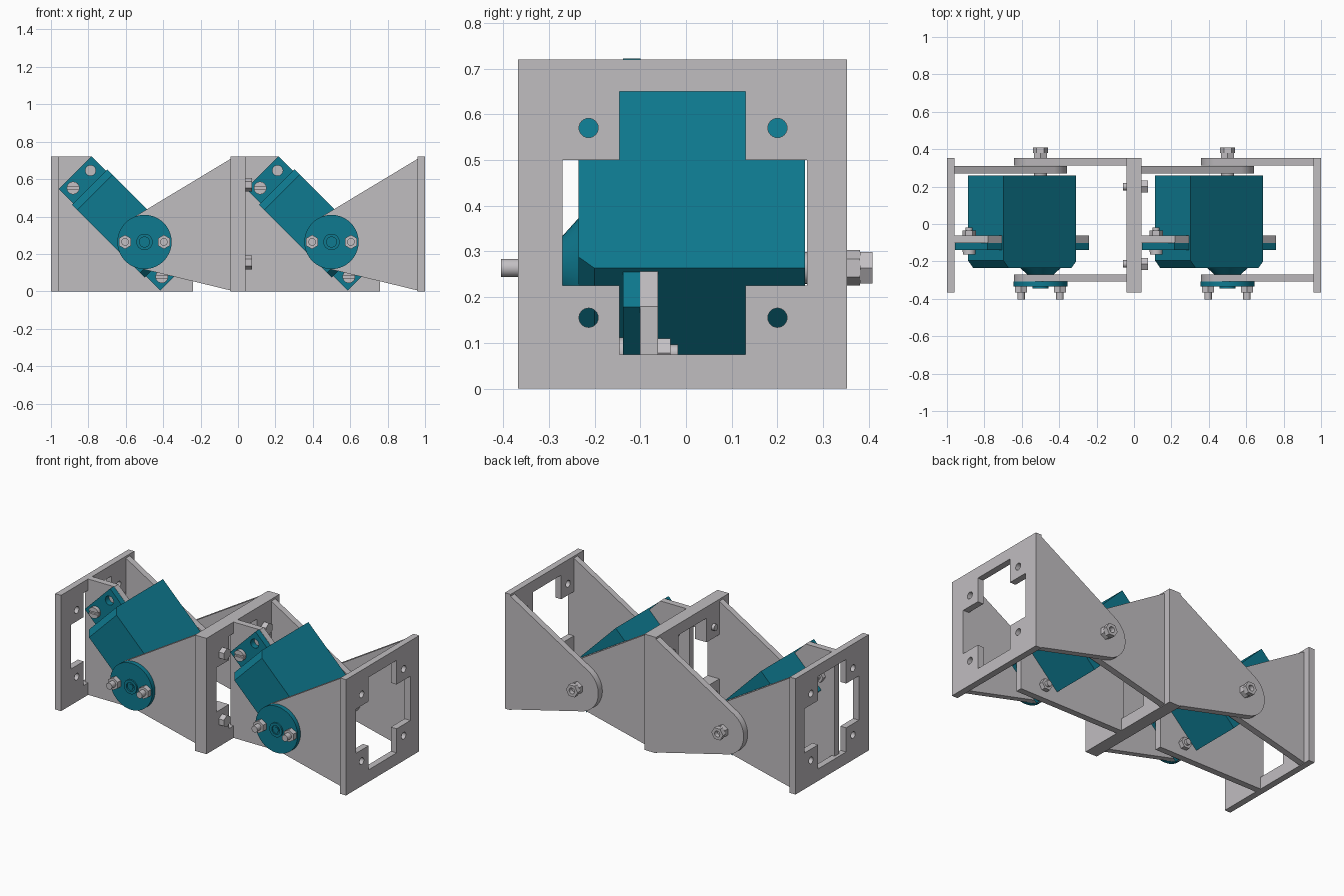
import bpy, bmesh, math
from mathutils import Matrix, Vector

if "Cube" in bpy.data.objects:
    bpy.data.objects.remove(bpy.data.objects["Cube"])


def material(name, col):
    m = bpy.data.materials.new(name)
    m.diffuse_color = (*col, 1)
    m.use_nodes = True
    m.node_tree.nodes["Principled BSDF"].inputs["Base Color"].default_value = m.diffuse_color
    return m


GREY = material("bracket grey", (0.53, 0.51, 0.53))
STEEL = material("fastener grey", (0.55, 0.53, 0.55))
TEAL = material("motor teal", (0.0045, 0.195, 0.28))

S = math.sqrt(0.5)
PZ = 0.264                                    # pivot height
XZ = (Vector((1, 0, 0)), Vector((0, 0, 1)))   # depth runs to -y
YZ = (Vector((0, 1, 0)), Vector((0, 0, 1)))   # depth runs to +x
U, V, Y = Vector((S, 0, -S)), Vector((S, 0, S)), Vector((0, 1, 0))
UY = (U, Y)                                   # depth runs along V
VU = (U, V)                                   # depth runs to -y


def prism(name, loops, d0, d1, axes, origin, mat):
    """Fill flat loops (inner loops are holes) and give them depth."""
    cu = bpy.data.curves.new(name, 'CURVE')
    cu.dimensions, cu.fill_mode = '2D', 'BOTH'
    cu.extrude = abs(d1 - d0) / 2
    for pts in loops:
        sp = cu.splines.new('POLY')
        sp.points.add(len(pts) - 1)
        for p, co in zip(sp.points, pts):
            p.co = (co[0], co[1], 0, 1)
        sp.use_cyclic_u = True
    tmp = bpy.data.objects.new(name + "_tmp", cu)
    bpy.context.collection.objects.link(tmp)
    dg = bpy.context.evaluated_depsgraph_get()
    me = bpy.data.meshes.new_from_object(tmp.evaluated_get(dg))
    bpy.data.objects.remove(tmp)
    bpy.data.curves.remove(cu)
    a, b = axes
    c = a.cross(b)
    rot = Matrix((a, b, c)).transposed().to_4x4()
    mtx = Matrix.Translation(Vector(origin) + c * (d0 + d1) / 2) @ rot
    me.transform(mtx)
    return finish(name, me, mat)


def finish(name, me, mat):
    bm = bmesh.new()
    bm.from_mesh(me)
    bmesh.ops.remove_doubles(bm, verts=bm.verts, dist=1e-5)
    bmesh.ops.recalc_face_normals(bm, faces=bm.faces)
    bm.to_mesh(me)
    bm.free()
    me.materials.clear()
    me.materials.append(mat)
    me.shade_smooth()
    me.set_sharp_from_angle(angle=math.radians(30))
    ob = bpy.data.objects.new(name, me)
    bpy.context.collection.objects.link(ob)
    return ob


def ring(cx, cy, r, n=24, turn=0.0):
    return [(cx + r * math.cos(turn + 2 * math.pi * i / n),
             cy + r * math.sin(turn + 2 * math.pi * i / n)) for i in range(n)]


def rect(x0, x1, y0, y1):
    return [(x0, y0), (x1, y0), (x1, y1), (x0, y1)]


def arm_profile(side, r=0.143):
    """Plate edge tapering tangentially to a round end at the pivot."""
    ex = 0.48
    hi, lo = 0.72 - PZ, -PZ
    t1 = math.atan2(hi, ex) + math.acos(r / math.hypot(ex, hi))
    t0 = math.atan2(lo, ex) - math.acos(r / math.hypot(ex, lo)) + 2 * math.pi
    pts = [(ex, lo), (ex, hi)]
    pts += [(r * math.cos(t1 + (t0 - t1) * i / 24),
             r * math.sin(t1 + (t0 - t1) * i / 24)) for i in range(25)]
    return [(side * x, z) for x, z in pts]


BOLTS = [(y, z) for y in (-0.213, 0.2) for z in (0.155, 0.57)]


def end_plate(name, x0, x1):
    # cross-shaped opening plus four bolt holes
    cross = [(-0.145, 0.075), (0.13, 0.075), (0.13, 0.225), (0.265, 0.225),
             (0.265, 0.5), (0.13, 0.5), (0.13, 0.65), (-0.145, 0.65),
             (-0.145, 0.5), (-0.27, 0.5), (-0.27, 0.225), (-0.145, 0.225)]
    holes = [ring(y, z, 0.021) for y, z in BOLTS]
    prism(name, [rect(-0.367, 0.352, 0, 0.72), cross] + holes,
          x0, x1, YZ, (0, 0, 0), GREY)


def slotted_screw(name, origin, y_front):
    # disc with two raised half-moons leaving a slot
    prism(name, [ring(0, 0, 0.034)], -y_front - 0.016, -y_front, XZ, origin, STEEL)
    for s in (-1, 1):
        half = [(0.034 * math.cos(t), s * 0.034 * math.sin(t))
                for t in [0.2 + (math.pi - 0.4) * i / 12 for i in range(13)]]
        prism(name + "_half", [half], -y_front, -y_front + 0.012, XZ, origin, STEEL)


def joint(cx):
    piv = (cx, 0, PZ)

    # motor-side bracket
    end_plate("motor_bracket_plate", cx - 0.5, cx - 0.46)
    prism("motor_bracket_rear_arm", [arm_profile(-1)], -0.31, -0.27, XZ, piv, GREY)
    mount = [(-0.48, 0), (0.26, 0), (0.26, 0.18), (-0.28, 0.72), (-0.48, 0.72)]
    prism("motor_mount_panel", [mount], 0.061, 0.101, XZ, (cx, 0, 0), GREY)

    # fork bracket
    end_plate("fork_plate", cx + 0.46, cx + 0.5)
    prism("fork_front_arm", [arm_profile(1)], 0.27, 0.307, XZ, piv, GREY)
    prism("fork_rear_arm", [arm_profile(1)], -0.352, -0.312, XZ, piv, GREY)

    # motor body with chamfered front ends
    body = [(-0.414, 0.26), (-0.414, -0.195), (-0.375, -0.235),
            (0.1, -0.235), (0.135, -0.2), (0.135, 0.26)]
    prism("motor_body", [body], -0.134, 0.134, UY, piv, TEAL)

    # mounting ears with their screws and open holes
    for u0, u1, us in ((-0.524, -0.40, -0.474), (0.12, 0.244, 0.197)):
        prism("motor_ear", [rect(u0, u1, -0.123, 0.123), ring(us, 0.066, 0.028)],
              0.1, 0.138, VU, piv, TEAL)
        o = Vector(piv) + U * us + V * -0.066
        slotted_screw("ear_screw", o, -0.15)
        prism("ear_nut", [ring(0, 0, 0.036, 6)], 0.034, 0.062, XZ, o, STEEL)
        prism("ear_screw_tip", [ring(0, 0, 0.018)], 0.018, 0.04, XZ, o, STEEL)

    # tapered output boss
    bm = bmesh.new()
    mtx = Matrix.Translation((cx, -0.252, PZ)) @ Matrix.Rotation(math.pi / 2, 4, 'X')
    bmesh.ops.create_cone(bm, cap_ends=True, segments=32, radius1=0.11,
                          radius2=0.07, depth=0.036, matrix=mtx)
    me = bpy.data.meshes.new("output_boss")
    bm.to_mesh(me)
    bm.free()
    finish("output_boss", me, TEAL)

    # output disc with hub rings and two bolts
    prism("output_disc", [ring(0, 0, 0.145, 40)], 0.307, 0.335, XZ, piv, TEAL)
    prism("disc_hub", [ring(0, 0, 0.044), ring(0, 0, 0.027)], 0.335, 0.344, XZ, piv, TEAL)
    prism("hub_screw", [ring(0, 0, 0.017, 6)], 0.335, 0.34, XZ, piv, TEAL)
    for s in (-1, 1):
        o = (cx + s * 0.104, 0, PZ)
        prism("disc_nut", [ring(0, 0, 0.038, 6, math.pi / 6)], 0.335, 0.366, XZ, o, STEEL)
        prism("disc_bolt", [ring(0, 0, 0.02)], 0.36, 0.404, XZ, o, STEEL)

    # rear pivot bolt
    prism("pivot_pin", [ring(0, 0, 0.035)], -0.28, -0.255, XZ, piv, STEEL)
    prism("pivot_nut", [ring(0, 0, 0.039, 6, math.pi / 6)], -0.38, -0.352, XZ, piv, STEEL)
    prism("pivot_head", [ring(0, 0, 0.04, 6), ring(0, 0, 0.018)], -0.408, -0.38,
          XZ, piv, STEEL)


for centre in (-0.5, 0.5):
    joint(centre)

# bolts joining the two middle plates
for y, z in BOLTS:
    o = (0, y, z)
    prism("link_bolt", [ring(0, 0, 0.02)], -0.058, 0.055, YZ, o, STEEL)
    prism("link_nut", [ring(0, 0, 0.037, 6, math.pi / 6)], 0.04, 0.074, YZ, o, STEEL)
